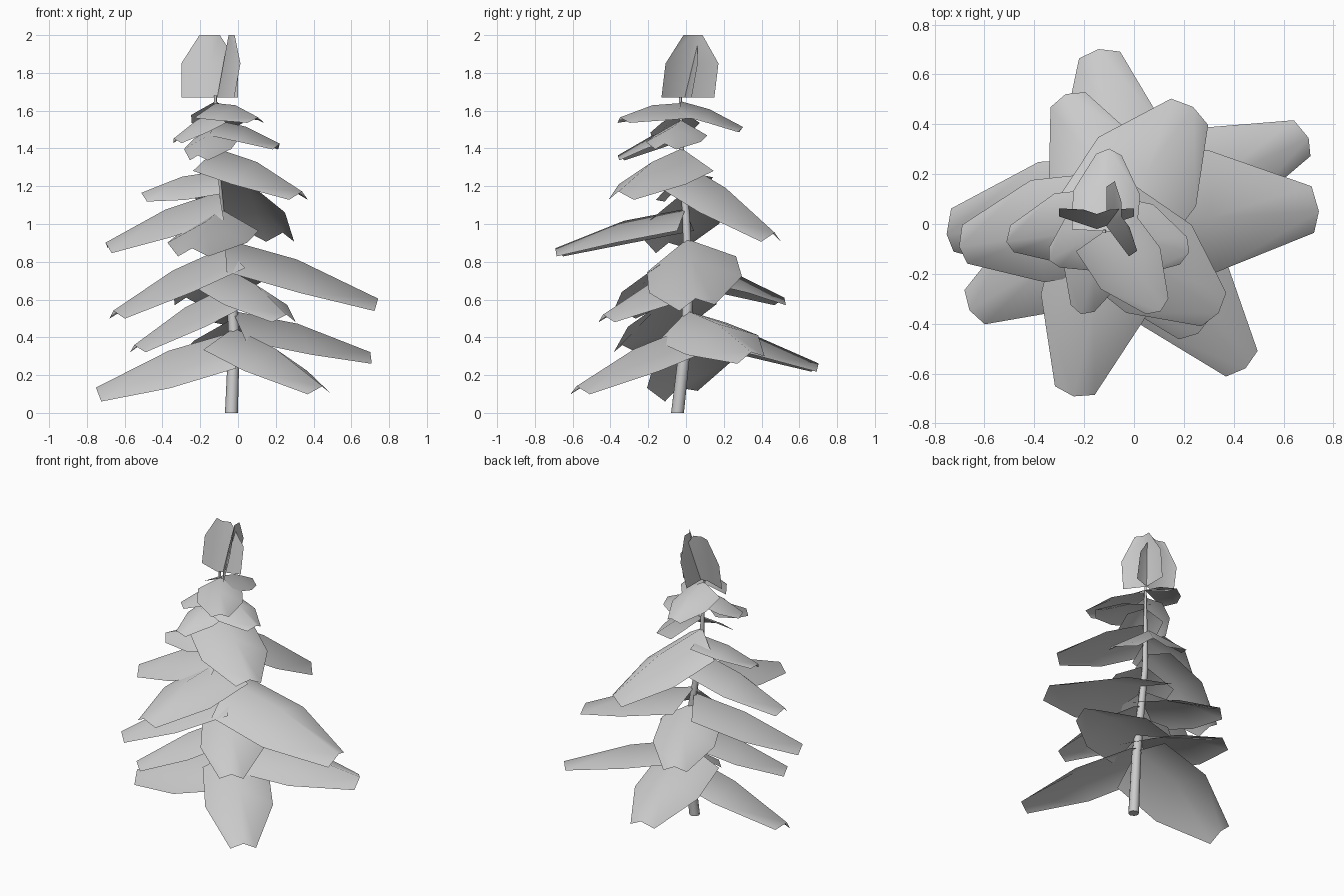
import bpy, bmesh, math
from mathutils import Matrix, Vector

if "Cube" in bpy.data.objects:
    bpy.data.objects.remove(bpy.data.objects["Cube"])

grey = bpy.data.materials.new("plain_grey")
grey.use_nodes = True
grey.diffuse_color = (0.6, 0.6, 0.6, 1)
grey.node_tree.nodes["Principled BSDF"].inputs["Base Color"].default_value = (0.6, 0.6, 0.6, 1)

# Trunk centre line with radius: x, y, z, r
TRUNK = [(-0.035, -0.045, 0, 0.034), (-0.02, 0.0, 0.4, 0.03), (-0.04, 0.015, 0.7, 0.025),
         (-0.09, 0.0, 1.05, 0.02), (-0.11, -0.02, 1.3, 0.015), (-0.12, -0.03, 1.68, 0.007)]


def trunk_at(z):
    for a, b in zip(TRUNK, TRUNK[1:]):
        if z <= b[2]:
            return Vector(a[:3]).lerp(Vector(b[:3]), (z - a[2]) / (b[2] - a[2]))
    return Vector(TRUNK[-1][:3])


def finish(name, bm, angle):
    mesh = bpy.data.meshes.new(name)
    bm.to_mesh(mesh)
    bm.free()
    mesh.materials.append(grey)
    obj = bpy.data.objects.new(name, mesh)
    bpy.context.collection.objects.link(obj)
    bpy.ops.object.select_all(action='DESELECT')
    obj.select_set(True)
    bpy.context.view_layer.objects.active = obj
    bpy.ops.object.shade_smooth_by_angle(angle=math.radians(angle))


def skin(bm, rows, closed=False):
    """Bridge rows of points into quads."""
    rows = [[bm.verts.new(p) for p in row] for row in rows]
    n = len(rows[0])
    for a, b in zip(rows, rows[1:]):
        for i in range(n if closed else n - 1):
            j = (i + 1) % n
            bm.faces.new((a[i], a[j], b[j], b[i]))
    return rows


# Trunk tube
bm = bmesh.new()
rings = [[(x + r * math.cos(k * math.tau / 8), y + r * math.sin(k * math.tau / 8), z)
          for k in range(8)] for x, y, z, r in TRUNK]
tube = skin(bm, rings, closed=True)
bm.faces.new(tube[0][::-1])
bm.faces.new(tube[-1])
finish("trunk", bm, 50)


# Drooping bough: a folded blade, as broad at the trunk as in the middle, with a blunt tip
def bough(name, tip_x, tip_y, tip_z, base_z, width, roll=0):
    base = trunk_at(base_z)
    base.z = base_z
    tip = Vector((tip_x, tip_y, tip_z))
    flat = Vector((tip.x - base.x, tip.y - base.y, 0)).normalized()
    # a positive roll lowers the right edge, seen from the trunk outwards
    turn = Matrix.Rotation(math.radians(roll), 3, flat)
    side = turn @ Vector((-flat.y, flat.x, 0)) * width
    down = turn @ Vector((0, 0, -width))
    rows = []
    # position along, half width, ridge lift, edge drop, ridge overhang
    for t, half, lift, drop, hang in ((0, 0.48, 0, 0.27, 0), (0.48, 0.5, 0.11, 0.27, 0),
                                      (1, 0.19, 0.05, 0.1, 0.012)):
        ridge = base.lerp(tip, t) + Vector((0, 0, width * lift)) + flat * hang
        edge = ridge + down * drop - flat * 2 * hang
        rows.append([edge - side * half, ridge, edge + side * half])
    bm = bmesh.new()
    skin(bm, rows)
    finish(name, bm, 100)


# tip x, y, z, height on the trunk, width, roll
BOUGHS = [
    (-0.74, -0.04, 0.11, 0.43, 0.48, -18), (0.44, -0.57, 0.12, 0.45, 0.43),
    (-0.14, 0.69, 0.24, 0.50, 0.44), (0.69, 0.34, 0.30, 0.54, 0.43, 14),
    (-0.54, -0.33, 0.34, 0.68, 0.38), (0.25, -0.43, 0.50, 0.76, 0.40),
    (-0.65, -0.34, 0.52, 0.88, 0.42), (-0.27, 0.51, 0.59, 0.80, 0.40),
    (0.73, 0.05, 0.58, 0.92, 0.50, 10), (-0.24, -0.68, 0.85, 1.08, 0.43),
    (-0.69, -0.09, 0.88, 1.17, 0.42, -10), (0.23, 0.46, 0.93, 1.33, 0.48),
    (-0.50, -0.07, 1.15, 1.28, 0.30, -18), (0.33, -0.35, 1.15, 1.40, 0.44),
    (-0.21, -0.35, 1.35, 1.52, 0.26), (0.21, -0.11, 1.41, 1.55, 0.30),
    (-0.33, -0.14, 1.44, 1.60, 0.24), (0.10, -0.34, 1.55, 1.64, 0.29),
    (-0.10, 0.29, 1.50, 1.65, 0.27)]
for number, spec in enumerate(BOUGHS, 1):
    bough(f"bough_{number:02d}", *spec)


# Crown: two crossing upright blades, folded and leaning
def crown_blade(name, left, right, fold, lean):
    left, right = Vector((*left, 0)), Vector((*right, 0))
    mid = (left + right) / 2 + Vector((*fold, 0))
    rows = []
    for z, s in ((1.67, 1), (1.85, 1), (2.0, 0.36)):
        shift = Vector((*lean, 0)) * (z - 1.67) / 0.33 + Vector((0, 0, z))
        rows.append([mid.lerp(left, s) + shift, mid + shift, mid.lerp(right, s) + shift])
    bm = bmesh.new()
    skin(bm, rows)
    finish(name, bm, 60)


crown_blade("crown_blade_wide", (-0.30, 0.03), (0.0, 0.03), (0, -0.05), (0, 0.06))
crown_blade("crown_blade_cross", (-0.02, -0.13), (-0.11, 0.15), (-0.045, -0.02), (0.06, 0.04))
